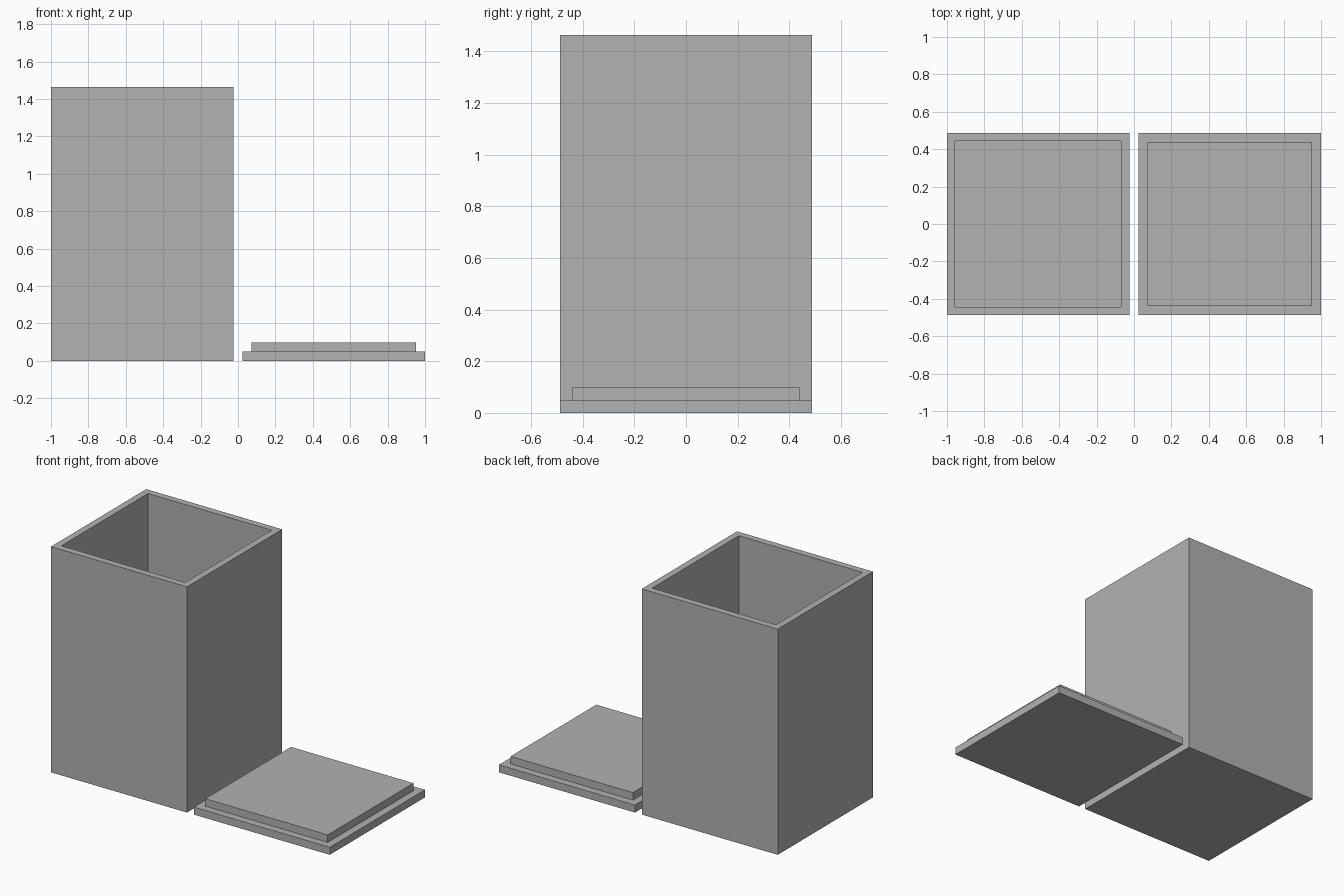
import bpy
import bmesh
from mathutils import Matrix, Vector

if "Cube" in bpy.data.objects:
    bpy.data.objects.remove(bpy.data.objects["Cube"])

U = 2 / 41            # base unit: lid thickness and gap between the parts
SIDE = 20 * U         # outer width of box and lid
HEIGHT = 30 * U
WALL = 0.9 * U
CX = 10.5 * U         # distance of each part from the middle

grey = bpy.data.materials.new("grey")
grey.diffuse_color = (0.447, 0.447, 0.447, 1)
grey.use_nodes = True
grey.node_tree.nodes["Principled BSDF"].inputs["Base Color"].default_value = grey.diffuse_color


def slab(bm, x, side, z0, z1):
    """Square block between two heights; returns its top face."""
    m = Matrix.Translation((x, 0, (z0 + z1) / 2)) @ Matrix.Diagonal((side, side, z1 - z0, 1))
    verts = bmesh.ops.create_cube(bm, size=1, matrix=m)["verts"]
    faces = {f for v in verts for f in v.link_faces}
    return max(faces, key=lambda f: f.calc_center_median().z)


def step(bm, face, inset, dz):
    """Inset a top face and raise or sink the inner part."""
    bmesh.ops.inset_region(bm, faces=[face], thickness=inset, use_even_offset=True)
    new = bmesh.ops.extrude_discrete_faces(bm, faces=[face])["faces"][0]
    bmesh.ops.translate(bm, verts=new.verts, vec=Vector((0, 0, dz)))


def finish(bm, name):
    bmesh.ops.recalc_face_normals(bm, faces=bm.faces)
    mesh = bpy.data.meshes.new(name)
    bm.to_mesh(mesh)
    bm.free()
    mesh.materials.append(grey)
    bpy.context.collection.objects.link(bpy.data.objects.new(name, mesh))


# Open box with a sunken interior
bm = bmesh.new()
step(bm, slab(bm, -CX, SIDE, 0, HEIGHT), WALL, U - HEIGHT)
finish(bm, "open_box")

# Lid lying upside down, with its raised plug on top
bm = bmesh.new()
step(bm, slab(bm, CX, SIDE, 0, U), U, U)
finish(bm, "lid")
